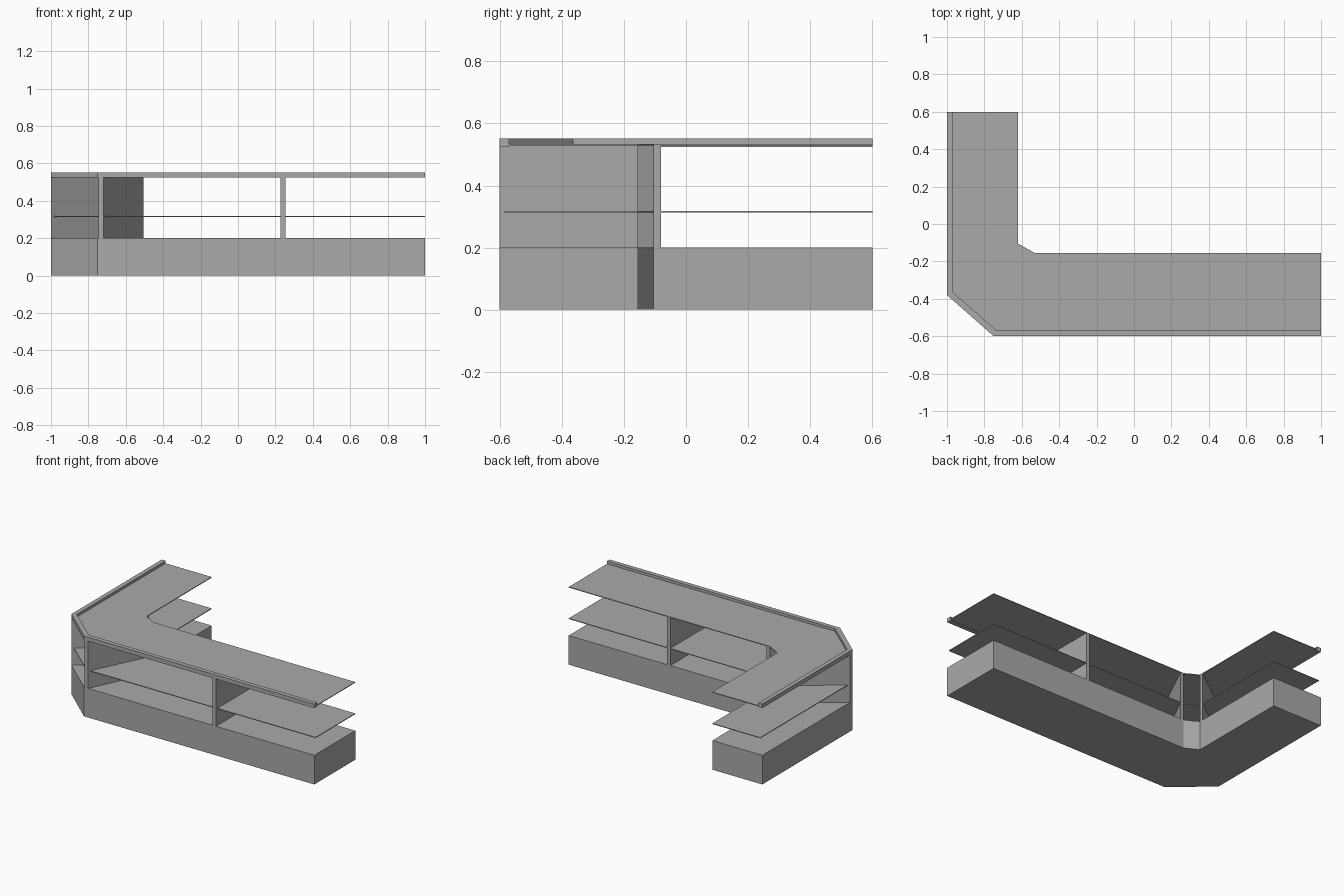
import bpy
import bmesh

cube = bpy.data.objects.get("Cube")
if cube:
    bpy.data.objects.remove(cube, do_unlink=True)

grey = bpy.data.materials.new("plain_grey")
grey.use_nodes = True
grey.diffuse_color = (0.4, 0.4, 0.4, 1)
grey.node_tree.nodes["Principled BSDF"].inputs["Base Color"].default_value = (0.4, 0.4, 0.4, 1)


def extrude_plan(name, plan, bottom, top):
    """Solid from a flat plan outline raised between two heights."""
    bm = bmesh.new()
    face = bm.faces.new([bm.verts.new((x, y, bottom)) for x, y in plan])
    raised = bmesh.ops.extrude_face_region(bm, geom=[face])["geom"]
    verts = [v for v in raised if isinstance(v, bmesh.types.BMVert)]
    bmesh.ops.translate(bm, verts=verts, vec=(0, 0, top - bottom))
    bmesh.ops.recalc_face_normals(bm, faces=bm.faces)
    mesh = bpy.data.meshes.new(name)
    bm.to_mesh(mesh)
    bm.free()
    mesh.materials.append(grey)
    obj = bpy.data.objects.new(name, mesh)
    bpy.context.collection.objects.link(obj)
    return obj


def outer_edge(inset, end_x=1.0):
    """Customer side of the counter, with its cut corner."""
    s = inset * 0.55
    return [(-1 + inset, 0.6), (-1 + inset, -0.38 + s),
            (-0.75 + s, -0.6 + inset), (end_x, -0.6 + inset)]


# Staff side of the counter, from the long wing to the short wing
inner_edge = [(1, -0.155), (-0.53, -0.155), (-0.62, -0.105), (-0.62, 0.6)]
POST_BOTTOM, POST_TOP = 0.2, 0.53

# Plinth, shelf and worktop share the same bent plan
extrude_plan("base", outer_edge(0) + inner_edge, 0, POST_BOTTOM)
extrude_plan("shelf", outer_edge(0.015) + inner_edge, 0.313, 0.318)
extrude_plan("worktop", outer_edge(0.01) + inner_edge, 0.529, 0.534)

# Raised rim along the customer side
extrude_plan("rim", outer_edge(0) + outer_edge(0.03)[::-1], 0.524, 0.552)

# Upright dividers: one straight, two slanting out from the corner
T = 0.025
dividers = {
    "middle_divider": [(0.228, -0.6), (0.228 + T, -0.6), (0.228 + T, -0.155), (0.228, -0.155)],
    "corner_divider_long_wing": [(-0.745, -0.6), (-0.745 + T, -0.6),
                                 (-0.53 + T, -0.155), (-0.53, -0.155)],
    "corner_divider_short_wing": [(-1, -0.38), (-0.62, -0.105),
                                  (-0.62, -0.105 + T), (-1, -0.38 + T)],
}
for name, plan in dividers.items():
    extrude_plan(name, plan, POST_BOTTOM, POST_TOP)
